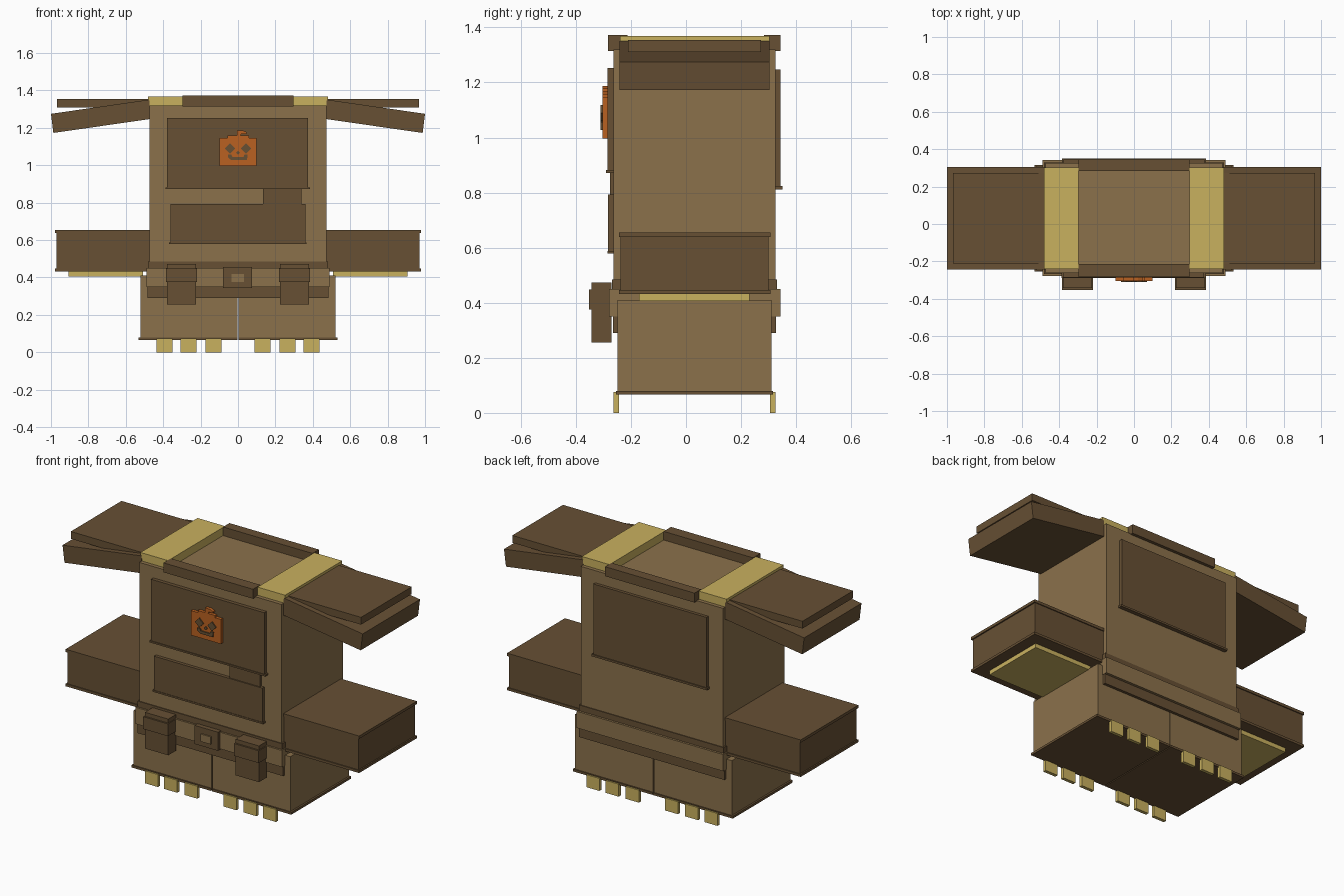
import bpy, bmesh

def lin(c):
    c /= 255
    return c / 12.92 if c <= 0.04045 else ((c + 0.055) / 1.055) ** 2.4

def material(name, r, g, b):
    m = bpy.data.materials.new(name)
    m.diffuse_color = (lin(r), lin(g), lin(b), 1)
    return m

LIGHT = material("light brown", 139, 113, 75)
DARK = material("dark brown", 103, 80, 52)
YELLOW = material("straw yellow", 201, 177, 95)
ORANGE = material("pumpkin orange", 186, 97, 33)

def prism(name, pts, y0, y1, mat):
    """Extrude an (x, z) outline along y."""
    bm = bmesh.new()
    face = bm.faces.new([bm.verts.new((x, y0, z)) for x, z in pts])
    ext = bmesh.ops.extrude_face_region(bm, geom=[face])
    for v in ext["geom"]:
        if isinstance(v, bmesh.types.BMVert):
            v.co.y = y1
    bmesh.ops.recalc_face_normals(bm, faces=bm.faces[:])
    me = bpy.data.meshes.new(name)
    bm.to_mesh(me)
    bm.free()
    me.materials.append(mat)
    ob = bpy.data.objects.new(name, me)
    bpy.context.collection.objects.link(ob)
    return ob

def box(name, x0, x1, y0, y1, z0, z1, mat):
    return prism(name, [(x0, z0), (x1, z0), (x1, z1), (x0, z1)], y0, y1, mat)

def diamond(name, cx, cz, r, y0, y1, mat):
    return prism(name, [(cx - r, cz), (cx, cz - r), (cx + r, cz), (cx, cz + r)], y0, y1, mat)

# Torso and waist bands
box("torso", -0.473, 0.473, -0.263, 0.325, 0.35, 1.32, LIGHT)
box("upper_waist_band", -0.482, 0.482, -0.268, 0.33, 0.45, 0.485, DARK)
box("belt", -0.488, 0.488, -0.279, 0.343, 0.35, 0.45, LIGHT)
box("shirt_hem", -0.485, 0.485, -0.265, 0.327, 0.29, 0.35, DARK)

# Front and back patches with a thin lower lip
box("chest_patch", -0.38, 0.375, -0.285, -0.26, 0.88, 1.252, DARK)
box("chest_patch_lip", -0.388, 0.385, -0.29, -0.26, 0.872, 0.882, DARK)
box("belly_patch", -0.362, 0.36, -0.283, -0.26, 0.585, 0.793, DARK)
box("belly_patch_lip", -0.37, 0.366, -0.286, -0.26, 0.578, 0.588, DARK)
box("patch_link", 0.135, 0.34, -0.276, -0.26, 0.79, 0.875, DARK)
box("back_patch", -0.377, 0.377, 0.32, 0.344, 0.82, 1.247, DARK)
box("back_patch_lip", -0.385, 0.385, 0.32, 0.35, 0.812, 0.824, DARK)

# Pumpkin badge
box("pumpkin_badge", -0.1, 0.098, -0.304, -0.28, 0.997, 1.145, ORANGE)
box("pumpkin_top", -0.055, 0.06, -0.304, -0.284, 1.145, 1.158, ORANGE)
prism("pumpkin_stem", [(-0.006, 1.158), (0.014, 1.158), (0.016, 1.168), (0.045, 1.168),
                       (0.045, 1.178), (0.022, 1.187), (-0.006, 1.187)], -0.304, -0.284, ORANGE)
for side, cx in (("left", -0.042), ("right", 0.042)):
    diamond("badge_eye_" + side, cx, 1.09, 0.028, -0.311, -0.303, DARK)
diamond("badge_nose", 0, 1.067, 0.011, -0.311, -0.303, DARK)
prism("badge_mouth", [(-0.054, 1.057), (-0.054, 1.042), (-0.035, 1.027), (0.048, 1.027),
                      (0.052, 1.057), (0.034, 1.057), (0.03, 1.044), (-0.03, 1.044),
                      (-0.036, 1.057)], -0.311, -0.303, DARK)

# Buckle
box("buckle", -0.08, 0.075, -0.298, -0.27, 0.345, 0.457, DARK)
box("buckle_plate", -0.035, 0.032, -0.306, -0.29, 0.375, 0.42, LIGHT)

# Collar bars
box("collar_front", -0.298, 0.298, -0.283, -0.213, 1.315, 1.372, DARK)
box("collar_back", -0.298, 0.298, 0.283, 0.344, 1.315, 1.372, DARK)

for side, s in (("left", -1), ("right", 1)):
    def mbox(name, x0, x1, *rest):
        return box(name + "_" + side, min(s * x0, s * x1), max(s * x0, s * x1), *rest)

    # Legs with hem
    mbox("leg", 0.003, 0.522, -0.248, 0.31, 0.075, 0.41, LIGHT)
    mbox("leg_hem", 0.003, 0.533, -0.254, 0.316, 0.066, 0.08, DARK)
    # Straw tufts under the hem, front and back
    for i, x in enumerate((0.087, 0.221, 0.35)):
        mbox("front_straw_%d" % i, x, x + 0.087, -0.263, -0.243, 0, 0.075, YELLOW)
        mbox("back_straw_%d" % i, x, x + 0.087, 0.305, 0.325, 0, 0.075, YELLOW)
    # Lower sleeves with rims and straw hands
    mbox("sleeve", 0.46, 0.97, -0.238, 0.3, 0.436, 0.648, DARK)
    mbox("sleeve_top_rim", 0.46, 0.978, -0.244, 0.306, 0.638, 0.655, DARK)
    mbox("sleeve_bottom_rim", 0.46, 0.978, -0.244, 0.306, 0.432, 0.447, DARK)
    mbox("hand_straw", 0.508, 0.907, -0.17, 0.23, 0.406, 0.436, YELLOW)
    # Shoulder straw, flat flap and drooping flap
    mbox("shoulder_straw", 0.298, 0.482, -0.24, 0.303, 1.315, 1.369, YELLOW)
    mbox("flat_flap", 0.47, 0.967, -0.21, 0.272, 1.31, 1.354, DARK)
    prism("drooping_flap_" + side, [(s * 0.465, 1.248), (s * 0.987, 1.173),
                                    (s * 1.0, 1.275), (s * 0.475, 1.351)], -0.242, 0.304, DARK)
    # Belt pouches
    mbox("pouch", 0.225, 0.38, -0.343, -0.27, 0.255, 0.473, DARK)
    mbox("pouch_flap", 0.22, 0.385, -0.353, -0.27, 0.375, 0.449, DARK)
